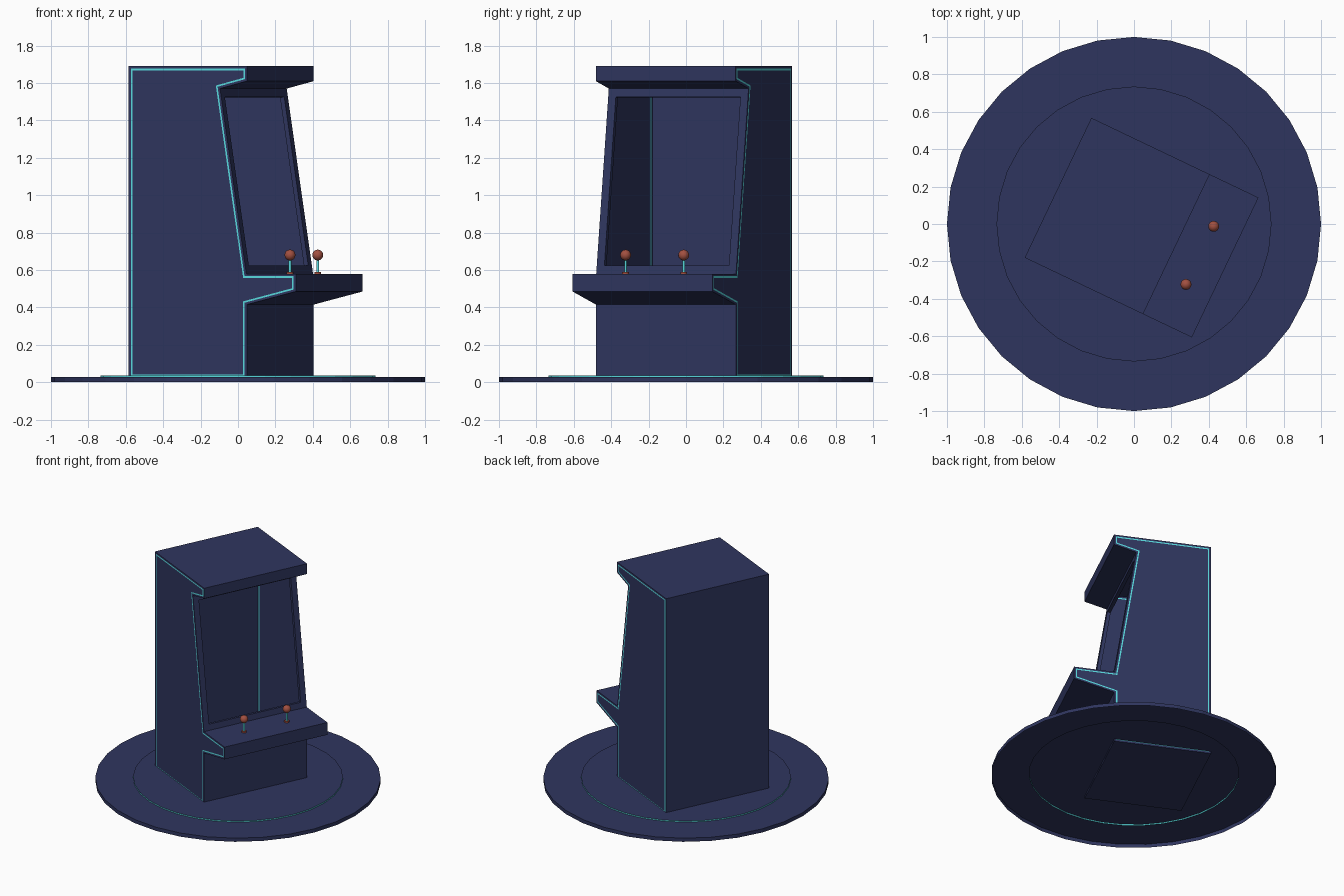
import bpy, bmesh
from math import radians, tau
from mathutils import Vector, Matrix

old = bpy.data.objects.get("Cube")
if old:
    bpy.data.objects.remove(old, do_unlink=True)

TURN = Matrix.Rotation(radians(-25.5), 4, 'Z')   # cabinet is turned on its base
HALF_WIDTH = 0.414


def material(name, rgb):
    m = bpy.data.materials.new(name)
    m.use_nodes = True
    m.diffuse_color = (*rgb, 1)
    bsdf = next(n for n in m.node_tree.nodes if n.type == 'BSDF_PRINCIPLED')
    bsdf.inputs["Base Color"].default_value = (*rgb, 1)
    return m


NAVY = material("navy", (0.028, 0.036, 0.113))
CYAN = material("cyan", (0.10, 0.72, 0.75))
RED = material("red", (0.36, 0.08, 0.052))


def finish(bm, name, mats, matrix=None):
    mesh = bpy.data.meshes.new(name)
    bm.to_mesh(mesh)
    bm.free()
    for m in mats:
        mesh.materials.append(m)
    obj = bpy.data.objects.new(name, mesh)
    if matrix:
        obj.matrix_world = matrix
    bpy.context.collection.objects.link(obj)
    return obj


# Round base: an open-bottomed stepped disc whose step is a cyan band
bm = bmesh.new()
outline = [(0, 0.037), (0.735, 0.037), (0.735, 0.028), (1, 0.028), (1, 0)]
verts = [bm.verts.new((r, 0, z)) for r, z in outline]
edges = [bm.edges.new(pair) for pair in zip(verts, verts[1:])]
bmesh.ops.spin(bm, geom=verts + edges, cent=(0, 0, 0), axis=(0, 0, 1),
               angle=tau, steps=32, use_duplicate=False)
bmesh.ops.remove_doubles(bm, verts=bm.verts, dist=0.0005)
bmesh.ops.recalc_face_normals(bm, faces=bm.faces)
bm.normal_update()
if max(bm.faces, key=lambda f: f.calc_center_median().z).normal.z < 0:
    bmesh.ops.reverse_faces(bm, faces=bm.faces)
for f in bm.faces:
    wall = abs(f.normal.z) < 0.5
    f.material_index = int(wall and f.calc_center_median().z > 0.028)
finish(bm, "round_base", [NAVY, CYAN])

# Cabinet: side profile (front is +x here) extruded across the width
bm = bmesh.new()
profile = [(-0.45, 0.02), (0.25, 0.02), (0.25, 0.415), (0.54, 0.485),
           (0.54, 0.58), (0.247, 0.58), (0.091, 1.57), (0.251, 1.61),
           (0.251, 1.69), (-0.45, 1.69)]
side = bm.faces.new([bm.verts.new((x, -HALF_WIDTH, z)) for x, z in profile])
new = bmesh.ops.extrude_face_region(bm, geom=[side], use_keep_orig=True)["geom"]
bmesh.ops.translate(bm, vec=(0, 2 * HALF_WIDTH, 0),
                    verts=[g for g in new if isinstance(g, bmesh.types.BMVert)])
bmesh.ops.recalc_face_normals(bm, faces=bm.faces)
bm.normal_update()

# Glowing trim line inset along both side panels
sides = [f for f in bm.faces if abs(f.normal.y) > 0.9]
bmesh.ops.inset_individual(bm, faces=sides, thickness=0.013, use_even_offset=True)
trim = bmesh.ops.inset_individual(bm, faces=sides, thickness=0.009,
                                  use_even_offset=True)["faces"]
for f in trim:
    if f not in sides:
        f.material_index = 1

# Screen opening with a shallow rim into the hollow cabinet
screen = next(f for f in bm.faces
              if f.normal.x > 0.9 and 0.9 < f.calc_center_median().z < 1.2)
inward = -screen.normal.copy()
bmesh.ops.inset_individual(bm, faces=[screen], thickness=0.045, use_even_offset=True)
bmesh.ops.inset_individual(bm, faces=[screen], thickness=0.0005, use_even_offset=True)
bmesh.ops.translate(bm, vec=inward * 0.025, verts=screen.verts)
bmesh.ops.delete(bm, geom=[screen], context='FACES')
finish(bm, "cabinet", [NAVY, CYAN], TURN)


# Joysticks: red collar, cyan stem, red ball
def cylinder(name, x, y, z0, z1, radius, mat):
    b = bmesh.new()
    bmesh.ops.create_cone(b, cap_ends=True, segments=12, radius1=radius,
                          radius2=radius, depth=z1 - z0)
    place = TURN @ Matrix.Translation(Vector((x, y, (z0 + z1) / 2)))
    return finish(b, name, [mat], place)


for label, y in (("right", -0.172), ("left", 0.172)):
    cylinder(label + "_stick_collar", 0.39, y, 0.578, 0.59, 0.018, RED)
    cylinder(label + "_stick_stem", 0.39, y, 0.585, 0.67, 0.007, CYAN)
    bm = bmesh.new()
    bmesh.ops.create_uvsphere(bm, u_segments=16, v_segments=10, radius=0.029)
    for f in bm.faces:
        f.smooth = True
    finish(bm, label + "_stick_ball", [RED],
           TURN @ Matrix.Translation(Vector((0.39, y, 0.68))))
